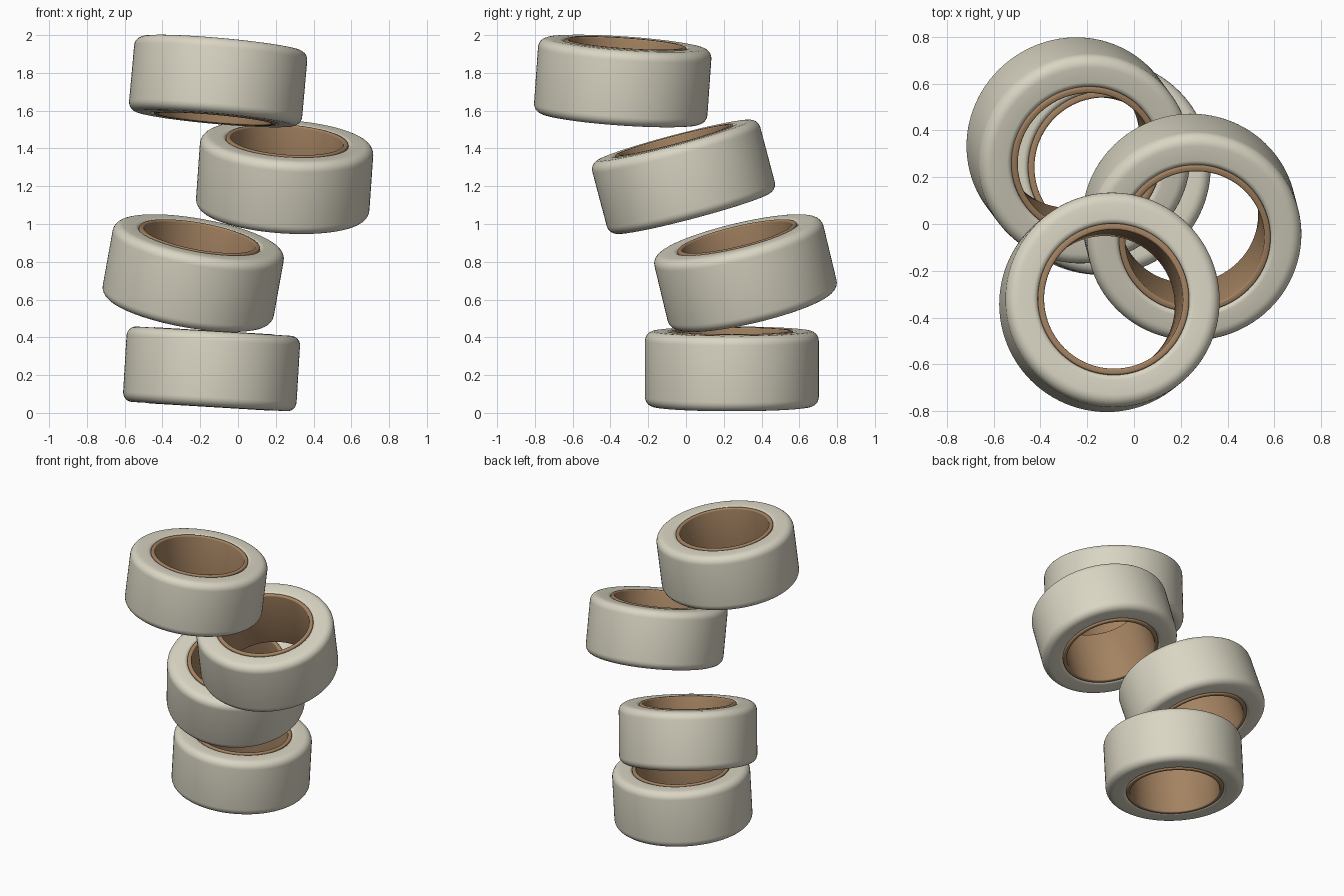
import bpy
import bmesh
from math import cos, sin, pi, radians
from mathutils import Vector

cube = bpy.data.objects.get("Cube")
if cube:
    bpy.data.objects.remove(cube, do_unlink=True)

HEIGHT = 0.40
OUTER = 0.46
CORE_OUTER = 0.325
CORE_INNER = 0.298
SEGMENTS = 96


def make_material(name, rgb):
    mat = bpy.data.materials.new(name)
    mat.use_nodes = True
    color = (*rgb, 1.0)
    mat.diffuse_color = color
    bsdf = mat.node_tree.nodes["Principled BSDF"]
    bsdf.inputs["Base Color"].default_value = color
    bsdf.inputs["Roughness"].default_value = 0.6
    return mat


def rounded_section(r_in, r_out, half, round_in, round_out, steps=6):
    """Closed (radius, z) outline of a ring section with rounded corners."""
    corners = [
        (r_out - round_out, half - round_out, round_out, 0),
        (r_in + round_in, half - round_in, round_in, pi / 2),
        (r_in + round_in, round_in - half, round_in, pi),
        (r_out - round_out, round_out - half, round_out, 3 * pi / 2),
    ]
    points = []
    for cx, cz, r, start in corners:
        for i in range(steps + 1):
            a = start + i / steps * pi / 2
            points.append((cx + r * cos(a), cz + r * sin(a)))
    return points


def lathe_mesh(name, section, mat):
    """Revolve a closed section around the z axis."""
    bm = bmesh.new()
    rings = []
    for s in range(SEGMENTS):
        a = 2 * pi * s / SEGMENTS
        rings.append([bm.verts.new((r * cos(a), r * sin(a), z)) for r, z in section])
    count = len(section)
    for s in range(SEGMENTS):
        here, there = rings[s], rings[(s + 1) % SEGMENTS]
        for i in range(count):
            j = (i + 1) % count
            bm.faces.new((here[i], there[i], there[j], here[j]))
    bmesh.ops.recalc_face_normals(bm, faces=bm.faces)
    mesh = bpy.data.meshes.new(name)
    bm.to_mesh(mesh)
    bm.free()
    mesh.materials.append(mat)
    return mesh


def place(name, mesh, center, axis):
    obj = bpy.data.objects.new(name, mesh)
    bpy.context.collection.objects.link(obj)
    obj.location = center
    obj.rotation_mode = 'QUATERNION'
    obj.rotation_quaternion = Vector((0, 0, 1)).rotation_difference(Vector(axis))
    return obj


cream = make_material("cream tape", (0.70, 0.67, 0.55))
brown = make_material("brown cardboard", (0.37, 0.225, 0.12))

# Wound tape and cardboard core, shared by every roll
tape_mesh = lathe_mesh("tape", rounded_section(
    CORE_OUTER - 0.003, OUTER, HEIGHT / 2, 0.025, 0.05), cream)
core_mesh = lathe_mesh("core", rounded_section(
    CORE_INNER, CORE_OUTER, HEIGHT / 2 + 0.002, 0.008, 0.008, 3), brown)

# Tumbling stack: name, centre, axis direction
rolls = [
    ("bottom", (-0.14, 0.243, 0.233), (0.06, 0.0, 1)),
    ("lower", (-0.237, 0.315, 0.74), (0.18, -0.24, 1)),
    ("upper", (0.247, -0.013, 1.25), (0.07, -0.265, 1)),
    ("top", (-0.105, -0.335, 1.757), (0.09, 0.07, 1)),
]
for label, center, axis in rolls:
    place(label + "_roll_tape", tape_mesh, center, axis)
    place(label + "_roll_core", core_mesh, center, axis)

# Smooth shading
for obj in bpy.context.selected_objects:
    obj.select_set(False)
for name in ("bottom_roll_tape", "bottom_roll_core"):
    obj = bpy.data.objects[name]
    obj.select_set(True)
    bpy.context.view_layer.objects.active = obj
bpy.ops.object.shade_smooth_by_angle(angle=radians(35))
